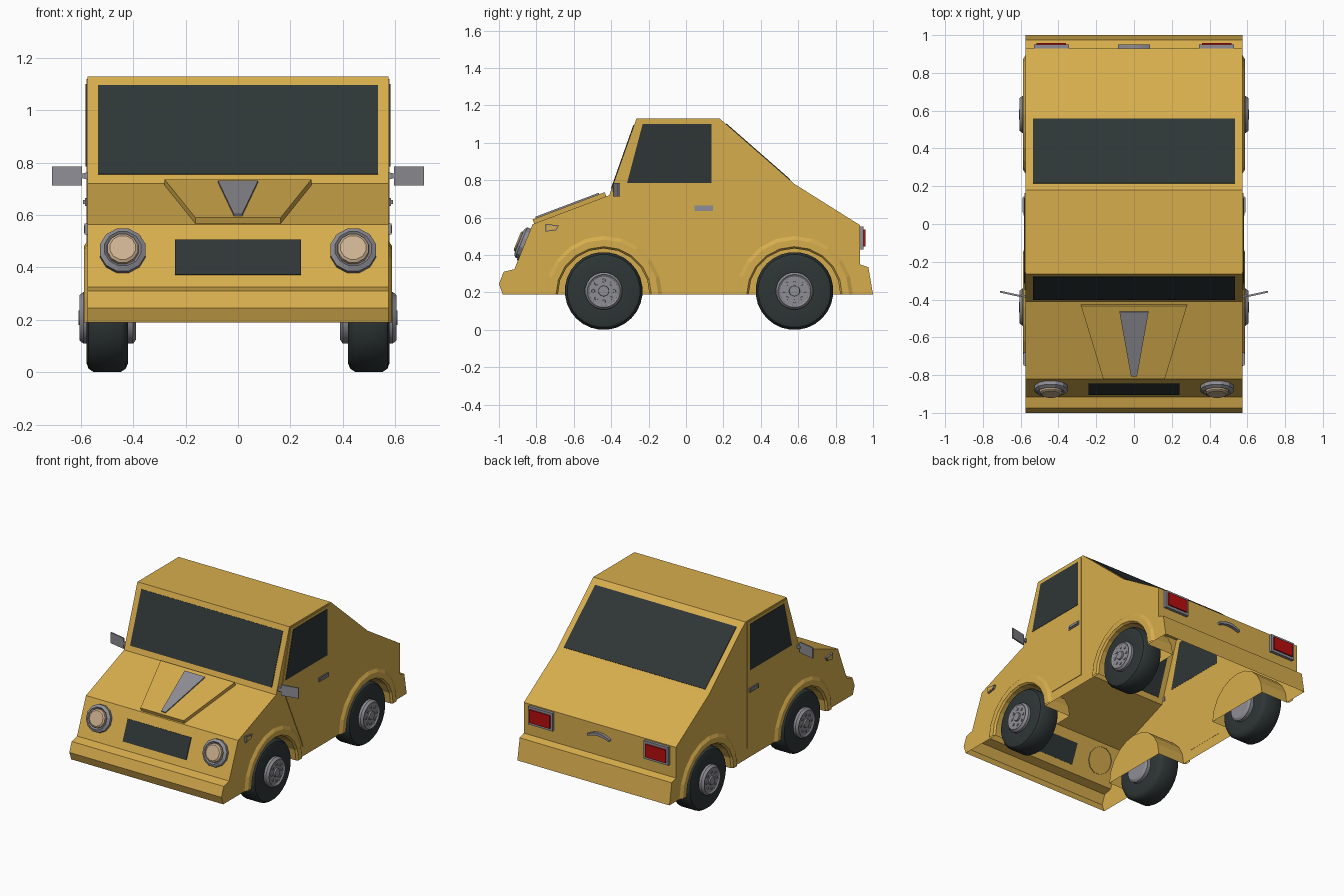
import bpy, bmesh, math
from mathutils import Vector

if "Cube" in bpy.data.objects:
    bpy.data.objects.remove(bpy.data.objects["Cube"])


def material(name, rgb):
    m = bpy.data.materials.new(name)
    m.diffuse_color = (*rgb, 1)
    m.use_nodes = True
    m.node_tree.nodes["Principled BSDF"].inputs["Base Color"].default_value = m.diffuse_color
    return m


GOLD = material("gold paint", (0.68, 0.42, 0.075))
DARK = material("dark glass and rubber", (0.028, 0.037, 0.037))
GREY = material("grey metal", (0.27, 0.27, 0.30))
RED = material("red lamp", (0.48, 0.004, 0.004))
LENS = material("beige lens", (0.60, 0.44, 0.28))


def finish(name, bm, mat, smooth=None):
    bmesh.ops.remove_doubles(bm, verts=bm.verts, dist=1e-5)
    bmesh.ops.recalc_face_normals(bm, faces=bm.faces)
    me = bpy.data.meshes.new(name)
    bm.to_mesh(me)
    bm.free()
    me.materials.append(mat)
    if smooth:
        me.shade_smooth()
        me.set_sharp_from_angle(angle=math.radians(smooth))
    ob = bpy.data.objects.new(name, me)
    bpy.context.collection.objects.link(ob)
    return ob


def slab(name, pts, push, mat):
    """Flat outline pushed along a vector into a solid."""
    bm = bmesh.new()
    push = Vector(push)
    lo = [bm.verts.new(Vector(p)) for p in pts]
    hi = [bm.verts.new(Vector(p) + push) for p in pts]
    bm.faces.new(lo)
    bm.faces.new(hi)
    for i in range(len(pts)):
        j = (i + 1) % len(pts)
        bm.faces.new((lo[i], lo[j], hi[j], hi[i]))
    return finish(name, bm, mat)


def side_slab(name, s, yz, x0, x1, mat):
    return slab(name, [(s * x0, y, z) for y, z in yz], (s * (x1 - x0), 0, 0), mat)


def rect(a0, a1, b0, b1):
    return [(a0, b0), (a1, b0), (a1, b1), (a0, b1)]


def slope_frame(a, b):
    a, b = Vector((0, *a)), Vector((0, *b))
    d = b - a
    return a, d, Vector((0, -d.z, d.y)).normalized()


def slope_plate(name, a, b, t0, w0, t1, w1, lo, hi, mat):
    """Trapezoid plate lying on the body slope from a to b."""
    o, d, n = slope_frame(a, b)
    pts = [o + d * t + n * lo + Vector((x, 0, 0))
           for x, t in ((-w0, t0), (w0, t0), (w1, t1), (-w1, t1))]
    return slab(name, pts, n * (hi - lo), mat)


def revolve(name, profile, segs, origin, axis, mat, smooth=None, cap=True):
    """Spin (along axis, radius) points around an axis."""
    bm = bmesh.new()
    q = Vector(axis).to_track_quat('Z', 'Y')
    rings = []
    for h, r in profile:
        ring = []
        for i in range(segs):
            t = math.tau * (i + 0.5) / segs
            ring.append(bm.verts.new(Vector(origin) + q @ Vector((r * math.cos(t), r * math.sin(t), h))))
        rings.append(ring)
    for p, n in zip(rings, rings[1:]):
        for i in range(segs):
            j = (i + 1) % segs
            bm.faces.new((p[i], p[j], n[j], n[i]))
    if cap:
        bm.faces.new(rings[0])
        bm.faces.new(rings[-1])
    return finish(name, bm, mat, smooth)


# Body shell: side profile with wheel arches, open underneath
W, BASE, WELL_X, SEG = 0.575, 0.19, 0.37, 10
AXLES = (-0.44, 0.58)
PANEL = ((-0.917, 0.325), (-0.82, 0.565))
SCREEN = ((-0.41, 0.72), (-0.265, 1.13))
HOOD = (PANEL[1], SCREEN[0])
BACK = ((0.18, 1.13), (0.58, 0.78))
top = [(-0.98, BASE), (-1.0, 0.245), (-0.975, 0.31), *PANEL, *SCREEN, *BACK,
       (0.93, 0.56), (0.93, 0.35), (0.975, 0.335), (1.0, BASE)]


def arch(cy, r):
    return [(cy + r * math.cos(math.pi * i / SEG), BASE + r * math.sin(math.pi * i / SEG))
            for i in range(SEG + 1)]


bm = bmesh.new()
outline = top + arch(AXLES[1], 0.245) + arch(AXLES[0], 0.245)
sides = {s: [bm.verts.new((s * W, y, z)) for y, z in outline] for s in (1, -1)}
for i in range(len(top) - 1):
    bm.faces.new((sides[1][i], sides[1][i + 1], sides[-1][i + 1], sides[-1][i]))
for s, vs in sides.items():
    bm.faces.new(vs)
    for k, cy in enumerate((AXLES[1], AXLES[0])):
        start = len(top) + k * (SEG + 1)
        outer = vs[start:start + SEG + 1]
        inner = [bm.verts.new((s * WELL_X, v.co.y, v.co.z)) for v in outer]
        for i in range(SEG):
            bm.faces.new((outer[i], outer[i + 1], inner[i + 1], inner[i]))
        bm.faces.new(inner)
finish("body", bm, GOLD)

# Windows, grille and hood
slope_plate("windscreen", *SCREEN, 0.085, 0.535, 0.915, 0.535, -0.004, 0.004, DARK)
slope_plate("rear_window", *BACK, 0.0875, 0.535, 0.9375, 0.535, -0.004, 0.004, DARK)
slope_plate("grille", *PANEL, 0.19, 0.24, 0.75, 0.24, -0.001, 0.006, DARK)
slope_plate("hood_bulge", *HOOD, 0.02, 0.163, 0.96, 0.28, 0.0, 0.024, GOLD)
slope_plate("hood_trim", *HOOD, 0.06, 0.016, 0.89, 0.077, 0.024, 0.032, GREY)

# Boot handle: a shallow arc
arc = [(-0.085 + 0.17 * i / 6, math.sin(math.pi * i / 6)) for i in range(7)]
slab("boot_handle", [(x, 0.93, 0.485 + 0.025 * h) for x, h in arc]
     + [(x * 0.95, 0.93, 0.472 + 0.018 * h) for x, h in reversed(arc)], (0, 0.02, 0), GREY)

door = [(-0.35, 0.755), (-0.258, 1.12), (0.165, 1.12), (0.165, 0.26),
        (-0.125, 0.26), (-0.145, 0.315), (-0.20, 0.43)]
window = [(-0.315, 0.785), (-0.232, 1.10), (0.137, 1.10), (0.137, 0.785)]
marker = [(-0.75, 0.525), (-0.75, 0.567), (-0.68, 0.557), (-0.693, 0.533)]
marker_in = [(-0.744, 0.531), (-0.744, 0.561), (-0.688, 0.552), (-0.698, 0.538)]
po, pd, pn = slope_frame(*PANEL)

for s, side in ((1, "right"), (-1, "left")):
    # Doors and side fittings
    side_slab(side + "_door", s, door, 0.574, 0.579, GOLD)
    side_slab(side + "_door_window", s, window, 0.573, 0.5815, DARK)
    side_slab(side + "_handle_plate", s, rect(0.045, 0.145, 0.635, 0.665), 0.575, 0.584, GREY)
    side_slab(side + "_handle_bar", s, rect(0.06, 0.14, 0.642, 0.658), 0.584, 0.591, GREY)
    side_slab(side + "_marker_frame", s, marker, 0.574, 0.586, GREY)
    side_slab(side + "_marker_lamp", s, marker_in, 0.58, 0.588, GOLD)

    # Mirrors
    slab(side + "_mirror", [(s * 0.595, -0.388, z) for z in (0.713, 0.785)]
         + [(s * 0.71, -0.363, z) for z in (0.785, 0.713)], (0, 0.01, 0), GREY)
    slab(side + "_mirror_arm", [(s * 0.57, -0.39, z) for z in (0.735, 0.765)]
         + [(s * 0.6, -0.385, z) for z in (0.757, 0.742)], (0, 0.012, 0), GREY)

    # Headlights
    centre = po + pd * 0.5625 + Vector((s * 0.44, 0, 0))
    revolve(side + "_headlight_ring", [(-0.005, 0.09), (0.02, 0.09), (0.032, 0.072), (0.02, 0.06)],
            12, centre, pn, GREY, cap=False)
    revolve(side + "_headlight_lens", [(0.01, 0.064), (0.036, 0.06), (0.043, 0.05)],
            12, centre, pn, LENS)

    # Tail lights
    slab(side + "_tail_frame", [(s * x, 0.925, z) for x, z in rect(0.345, 0.53, 0.43, 0.553)],
         (0, 0.025, 0), GREY)
    slab(side + "_tail_lamp", [(s * x, 0.945, z) for x, z in rect(0.36, 0.515, 0.447, 0.536)],
         (0, 0.014, 0), RED)

    for cy, end in zip(AXLES, ("front", "rear")):
        tag = side + "_" + end
        # Wheel arch flare
        bm = bmesh.new()
        rows = [[bm.verts.new((s * x, y, z)) for y, z in arch(cy, r)]
                for r, x in ((0.312, W), (0.292, 0.588), (0.255, 0.588), (0.245, W))]
        for p, n in zip(rows, rows[1:]):
            for i in range(SEG):
                bm.faces.new((p[i], p[i + 1], n[i + 1], n[i]))
        finish(tag + "_arch_flare", bm, GOLD)

        # Tyre, rim, cap and bolts
        hub, axis = (0, cy, 0.208), (s, 0, 0)
        revolve(tag + "_tyre", [(0.425, 0.095), (0.42, 0.175), (0.428, 0.195), (0.447, 0.208),
                                (0.552, 0.208), (0.571, 0.195), (0.578, 0.175), (0.573, 0.095)],
                28, hub, axis, DARK, smooth=35)
        revolve(tag + "_rim", [(0.39, 0.085), (0.40, 0.1), (0.59, 0.1), (0.605, 0.088), (0.598, 0.078)],
                20, hub, axis, GREY, smooth=30)
        revolve(tag + "_hub_cap", [(0.59, 0.03), (0.608, 0.028)], 14, hub, axis, GREY)
        for i in range(8):
            t = math.tau * i / 8
            spot = (0, cy + 0.056 * math.cos(t), 0.208 + 0.056 * math.sin(t))
            revolve(f"{tag}_bolt_{i + 1}", [(0.59, 0.011), (0.603, 0.009)], 6, spot, axis, GREY)
